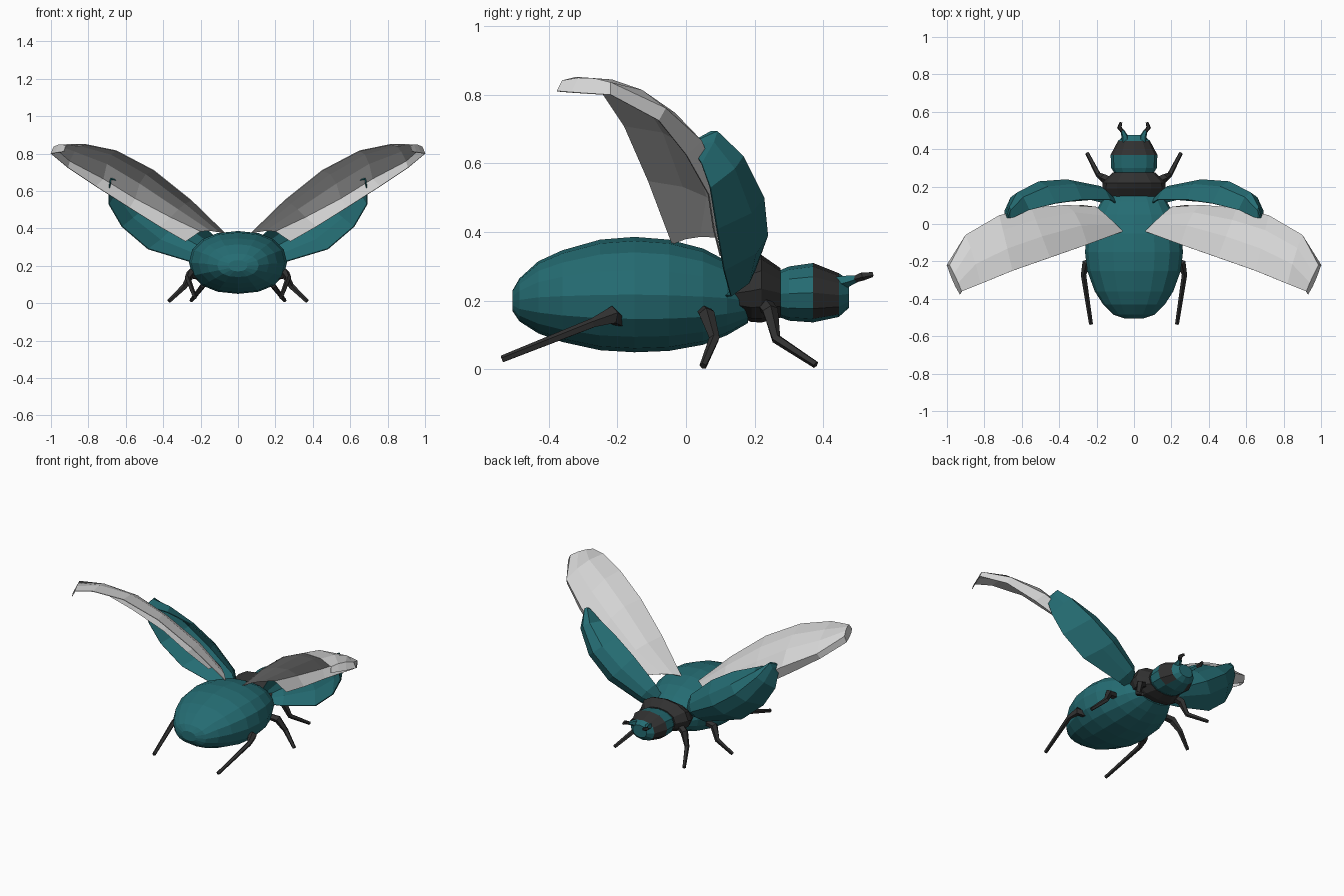
import bpy, bmesh, math
from mathutils import Vector


def material(name, rgb):
    m = bpy.data.materials.new(name)
    m.diffuse_color = (*rgb, 1)
    return m


TEAL = material("teal_shell", (0.018, 0.15, 0.17))
BLACK = material("dark_chitin", (0.03, 0.03, 0.03))
GREY = material("pale_wing", (0.66, 0.66, 0.66))


def make(name, rings, mats, closed=True, caps=True, mirror=False, thick=0):
    """Skin a list of point rings into one flat-shaded object."""
    bm = bmesh.new()
    vs = [[bm.verts.new(p) for p in r] for r in rings]
    n = len(vs[0])
    for a, b in zip(vs, vs[1:]):
        for i in range(n if closed else n - 1):
            j = (i + 1) % n
            bm.faces.new((a[i], a[j], b[j], b[i]))
    if closed and caps:
        bm.faces.new(vs[0])
        bm.faces.new(vs[-1])
    bmesh.ops.remove_doubles(bm, verts=bm.verts, dist=0.0005)
    bmesh.ops.recalc_face_normals(bm, faces=bm.faces)
    me = bpy.data.meshes.new(name)
    bm.to_mesh(me)
    bm.free()
    ob = bpy.data.objects.new(name, me)
    bpy.context.collection.objects.link(ob)
    for m in mats:
        me.materials.append(m)
    if thick:
        mod = ob.modifiers.new("thickness", 'SOLIDIFY')
        mod.thickness, mod.offset = thick, 0
    if mirror:
        ob.modifiers.new("mirror", 'MIRROR').use_clip = False
    return ob


def body(name, stations, sides, mats, power=0.9):
    """Rings along y: (y, half width, bottom z, top z)."""
    def sp(v):
        return math.copysign(abs(v) ** power, v)
    rings = []
    for y, w, lo, hi in stations:
        c, h = (lo + hi) / 2, (hi - lo) / 2
        rings.append([(w * sp(math.cos(t)), y, c + h * sp(math.sin(t)))
                      for t in (2 * math.pi * i / sides for i in range(sides))])
    return make(name, rings, mats)


def limb(name, pts, radii, mat, sides=5):
    """Tapered jointed tube, mirrored to the other side."""
    pts = [Vector(p) for p in pts]
    rings = []
    for i, (p, r) in enumerate(zip(pts, radii)):
        d = (pts[min(i + 1, len(pts) - 1)] - pts[max(i - 1, 0)]).normalized()
        u = d.cross(Vector((0.3, 0.2, 1))).normalized()
        v = d.cross(u)
        rings.append([p + r * (math.cos(t) * u + math.sin(t) * v)
                      for t in (2 * math.pi * k / sides for k in range(sides))])
    return make(name, rings, [mat], mirror=True)


def arc(a, m, b, n):
    """Points on a parabola from a through m to b."""
    a, m, b = Vector(a), Vector(m), Vector(b)
    c = 2 * m - (a + b) / 2
    return [(1 - t) ** 2 * a + 2 * t * (1 - t) * c + t * t * b
            for t in (i / n for i in range(n + 1))]


# Abdomen
body("abdomen", [(-0.505, 0.05, 0.17, 0.23), (-0.485, 0.11, 0.14, 0.265),
                 (-0.43, 0.165, 0.105, 0.315), (-0.36, 0.21, 0.08, 0.347),
                 (-0.25, 0.25, 0.056, 0.378), (-0.15, 0.262, 0.05, 0.386),
                 (-0.05, 0.252, 0.054, 0.378), (0.05, 0.215, 0.072, 0.352),
                 (0.12, 0.175, 0.1, 0.315), (0.18, 0.12, 0.135, 0.265)],
     16, [TEAL])

# Thorax
body("thorax", [(0.13, 0.145, 0.165, 0.275), (0.19, 0.17, 0.138, 0.32),
                (0.22, 0.168, 0.137, 0.333), (0.275, 0.115, 0.15, 0.295)],
     12, [BLACK])

# Head, with dark eye patches on both sides of the front band
head = body("head", [(0.265, 0.1, 0.155, 0.285), (0.3, 0.122, 0.142, 0.3),
                     (0.37, 0.125, 0.137, 0.31), (0.445, 0.085, 0.153, 0.28),
                     (0.475, 0.05, 0.18, 0.26)], 12, [TEAL, BLACK])
for f in head.data.polygons:
    if 0.38 < f.center.y < 0.44 and f.center.z > 0.16 and abs(f.center.x) > 0.02:
        f.material_index = 1

# Antennae
limb("antenna_base", [(0.045, 0.43, 0.25), (0.05, 0.47, 0.258), (0.062, 0.5, 0.265)],
     [0.022, 0.018, 0.01], TEAL)
limb("antenna_tip", [(0.058, 0.49, 0.262), (0.078, 0.515, 0.272), (0.07, 0.543, 0.277)],
     [0.01, 0.013, 0.008], BLACK)

# Legs
limb("front_leg", [(0.1, 0.22, 0.2), (0.16, 0.245, 0.17), (0.19, 0.262, 0.09), (0.25, 0.378, 0.014)],
     [0.024, 0.024, 0.015, 0.011], BLACK)
limb("middle_leg", [(0.17, 0.05, 0.17), (0.245, 0.06, 0.16), (0.285, 0.083, 0.09), (0.37, 0.05, 0.01)],
     [0.02, 0.024, 0.016, 0.011], BLACK)
limb("hind_leg", [(0.2, -0.19, 0.14), (0.255, -0.215, 0.158), (0.27, -0.27, 0.135), (0.23, -0.535, 0.03)],
     [0.02, 0.027, 0.015, 0.011], BLACK)

# Raised wing cases: outer edge, bulge, inner edge at each station
cases = [((0.05, 0.085, 0.21), (0.055, 0.09, 0.215), (0.06, 0.09, 0.22)),
         ((0.23, 0.13, 0.215), (0.18, 0.2, 0.29), (0.13, 0.13, 0.36)),
         ((0.48, 0.11, 0.29), (0.36, 0.236, 0.39), (0.28, 0.13, 0.495)),
         ((0.62, 0.09, 0.41), (0.51, 0.225, 0.5), (0.42, 0.11, 0.58)),
         ((0.69, 0.07, 0.53), (0.625, 0.165, 0.62), (0.56, 0.075, 0.632)),
         ((0.69, 0.045, 0.6), (0.665, 0.09, 0.692), (0.66, 0.03, 0.66)),
         ((0.685, 0.02, 0.64), (0.68, 0.03, 0.665), (0.675, 0.02, 0.66))]
make("wing_case", [arc(*s, 4) for s in cases], [TEAL],
     closed=False, mirror=True, thick=0.006)

# Flight wings: trailing edge, bulge, leading fold, turned-down lip
wings = [((0.06, -0.04, 0.365), (0.12, 0.02, 0.385), (0.2, 0.09, 0.385), (0.28, 0.1, 0.33)),
         ((0.25, -0.11, 0.55), (0.3, 0.03, 0.52), (0.36, 0.1, 0.46), (0.42, 0.08, 0.41)),
         ((0.45, -0.18, 0.71), (0.51, -0.02, 0.67), (0.55, 0.085, 0.56), (0.58, 0.065, 0.51)),
         ((0.65, -0.25, 0.815), (0.69, -0.08, 0.775), (0.72, 0.045, 0.665), (0.76, 0.0, 0.625)),
         ((0.82, -0.32, 0.85), (0.86, -0.17, 0.83), (0.9, -0.06, 0.76), (0.91, -0.08, 0.725)),
         ((0.92, -0.36, 0.84), (0.95, -0.29, 0.848), (0.985, -0.22, 0.835), (1.0, -0.22, 0.8)),
         ((0.93, -0.375, 0.81), (0.965, -0.31, 0.805), (0.995, -0.23, 0.8), (1.0, -0.22, 0.8))]
make("flight_wing", [arc(*s[:3], 3) + [Vector(s[3])] for s in wings], [GREY],
     closed=False, mirror=True, thick=0.004)
